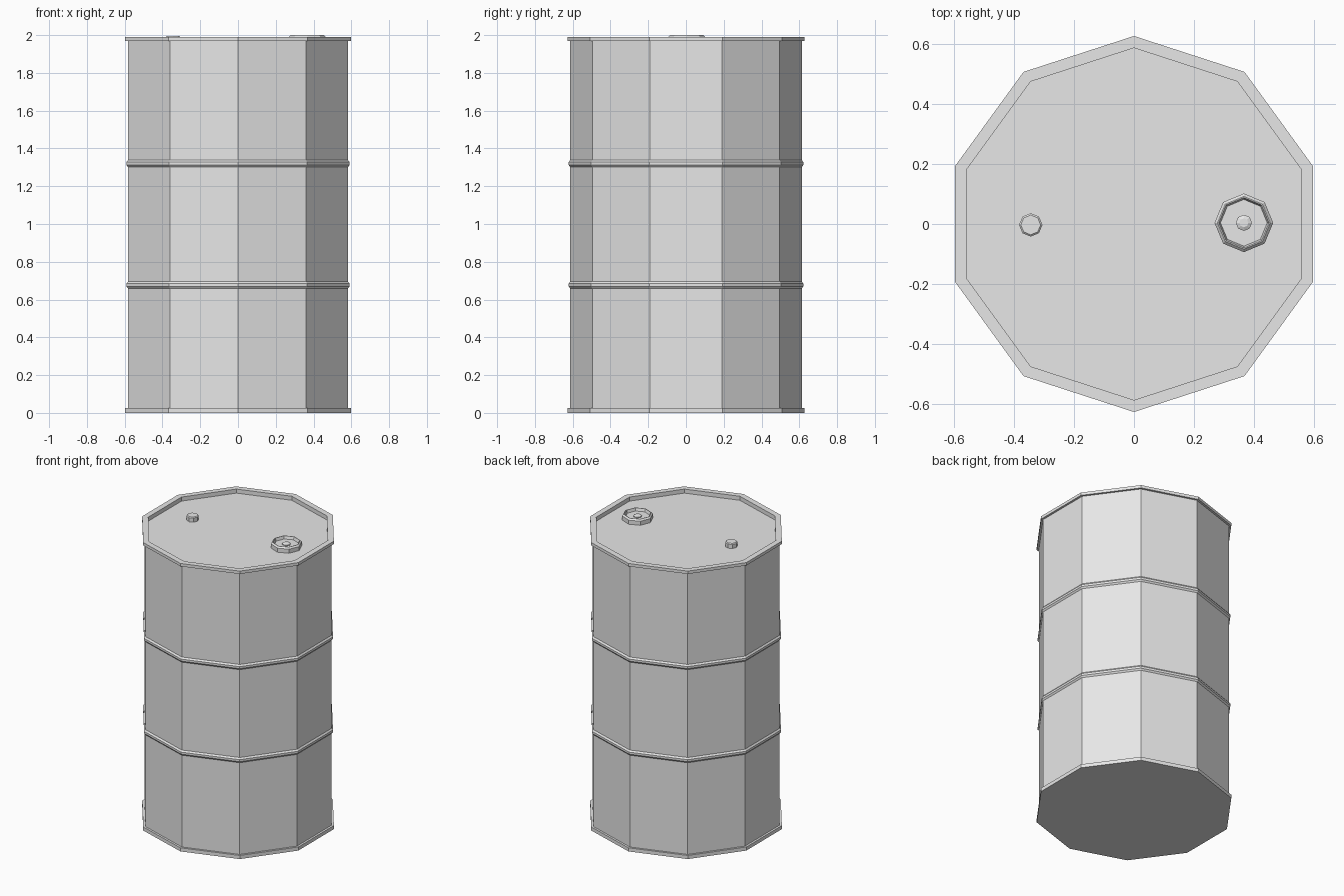
import bpy
import math

cube = bpy.data.objects.get("Cube")
if cube:
    bpy.data.objects.remove(cube)

# Single bare metal colour
metal = bpy.data.materials.new("light_grey_metal")
metal.use_nodes = True
grey = (0.8, 0.8, 0.8, 1)
metal.diffuse_color = grey
metal.node_tree.nodes["Principled BSDF"].inputs["Base Color"].default_value = grey


def lathe(name, profile, sides, center=(0, 0), turn=math.pi / 2):
    """Revolve (radius, height) points into a capped, flat-faced solid."""
    verts, faces = [], []
    for r, z in profile:
        for i in range(sides):
            a = turn + math.tau * i / sides
            verts.append((r * math.cos(a), r * math.sin(a), z))
    for k in range(len(profile) - 1):
        for i in range(sides):
            j = (i + 1) % sides
            low, high = k * sides, (k + 1) * sides
            faces.append((low + i, low + j, high + j, high + i))
    faces.append(tuple(reversed(range(sides))))
    last = (len(profile) - 1) * sides
    faces.append(tuple(range(last, last + sides)))
    mesh = bpy.data.meshes.new(name)
    mesh.from_pydata(verts, [], faces)
    mesh.materials.append(metal)
    obj = bpy.data.objects.new(name, mesh)
    obj.location = (center[0], center[1], 0)
    bpy.context.collection.objects.link(obj)
    return obj


RIM, BODY, RIB, INNER, LID = 0.628, 0.613, 0.622, 0.588, 1.962


def rib(z):
    """Rolled hoop pressed out of the drum wall."""
    return [(BODY, z - 0.018), (RIB, z - 0.007), (RIB, z + 0.007), (BODY, z + 0.018)]


# Drum shell with bottom rim, two hoops, top rim and recessed lid
lathe("drum_shell",
      [(RIM, 0), (RIM, 0.025), (BODY, 0.025)] + rib(0.677) + rib(1.32)
      + [(BODY, 1.97), (RIM, 1.97), (RIM, 1.99), (INNER, 1.99), (INNER, LID)], 10)

# Large filler cap with a dished top and central nub
filler = (0.367, 0.004)
lathe("filler_cap",
      [(0.098, LID - 0.005), (0.098, 1.99), (0.088, 2.0), (0.084, 2.0), (0.078, 1.98)], 8, filler)
lathe("filler_nub", [(0.027, 1.975), (0.027, 1.986), (0.015, 1.992)], 8, filler)

# Small vent cap
lathe("vent_cap", [(0.039, LID - 0.005), (0.039, 1.99), (0.033, 1.995)], 8, (-0.345, -0.003))
